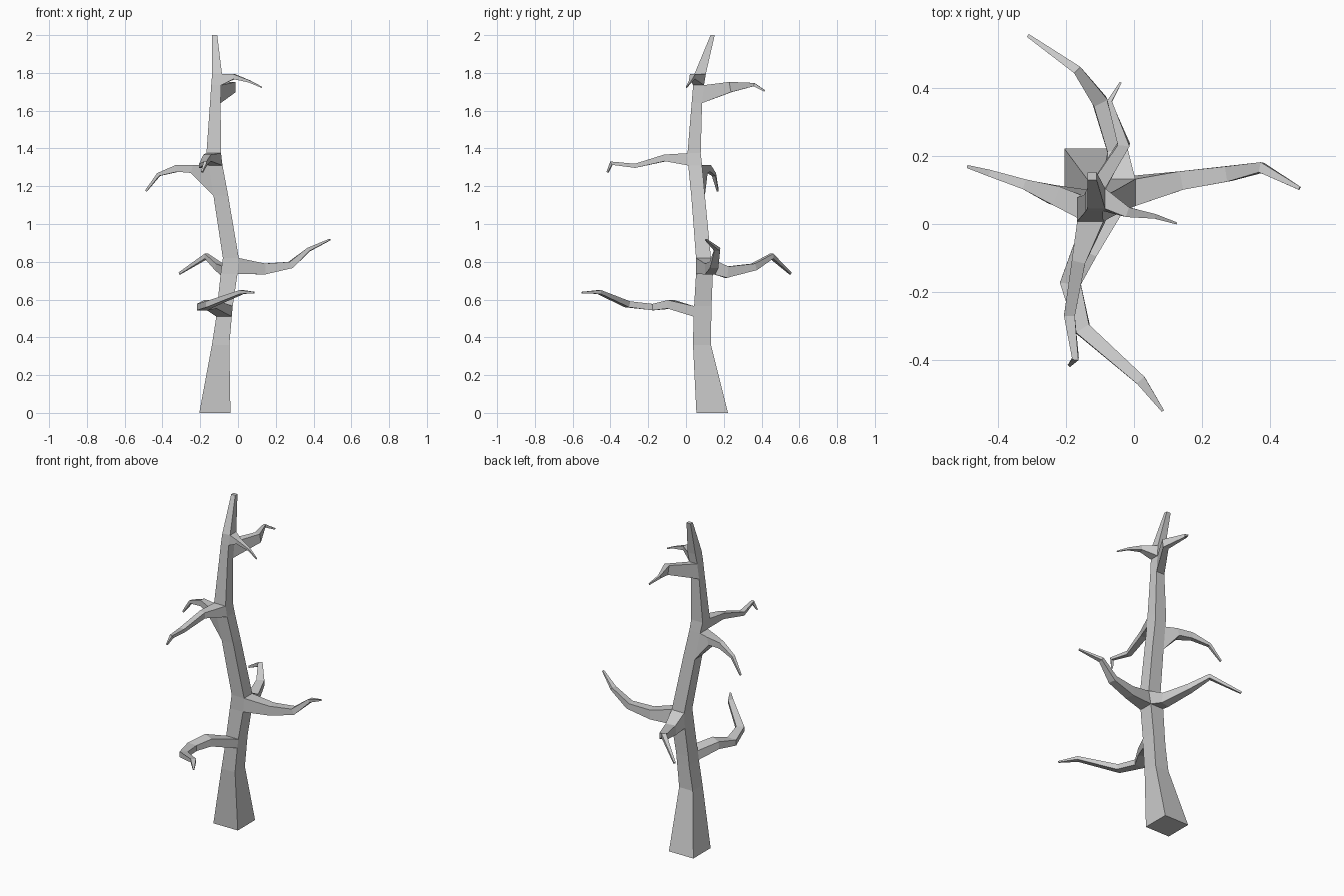
import bpy, bmesh
from mathutils import Vector

bm = bmesh.new()
FRONT, RIGHT, BACK, LEFT = range(4)


def skin(a, b, skip=()):
    """Join two four-corner rings with quads."""
    for k in range(4):
        if k not in skip:
            n = (k + 1) % 4
            bm.faces.new((a[k], a[n], b[n], b[k]))


# Trunk: z, x0, x1, y0, y1, sides left open for a branch above this ring
trunk = [
    (0.00, -.205, -.04, .055, .222, ()),
    (0.36, -.138, -.046, .037, .132, ()),
    (0.51, -.115, -.033, .040, .134, (FRONT,)),
    (0.565, -.110, -.028, .043, .135, ()),
    (0.735, -.092, -.003, .053, .142, (RIGHT, BACK)),
    (0.82, -.080, .004, .053, .132, ()),
    (1.15, -.130, -.052, .028, .100, (LEFT,)),
    (1.31, -.155, -.082, .012, .085, (FRONT,)),
    (1.375, -.167, -.090, .008, .078, ()),
    (1.64, -.148, -.092, .030, .085, (BACK,)),
    (1.735, -.142, -.090, .038, .095, (RIGHT,)),
    (1.795, -.137, -.085, .045, .105, ()),
    (2.00, -.137, -.110, .130, .152, ()),
]
rings = [[bm.verts.new((x, y, z)) for x, y in ((x0, y0), (x1, y0), (x1, y1), (x0, y1))]
         for z, x0, x1, y0, y1, _ in trunk]
for i in range(len(rings) - 1):
    skin(rings[i], rings[i + 1], trunk[i][5])
bm.faces.new(rings[0][::-1])
bm.faces.new(rings[-1])


def branch(i, side, path):
    """Grow a branch from an open trunk side; path = (x, y, z, width, height)."""
    lo, hi, n = rings[i], rings[i + 1], (side + 1) % 4
    prev = [lo[side], lo[n], hi[n], hi[side]]
    pts = [sum((v.co for v in prev), Vector()) / 4] + [Vector(p[:3]) for p in path]
    for j, (x, y, z, w, h) in enumerate(path, 1):
        t = (pts[j] - pts[j - 1]).normalized()
        if j < len(path):
            t = (t + (pts[j + 1] - pts[j]).normalized()).normalized()
        r = t.cross(Vector((0, 0, 1))).normalized() * w / 2
        u = r.cross(t).normalized() * h / 2
        ring = [bm.verts.new(pts[j] + o) for o in (r - u, -r - u, -r + u, r + u)]
        skin(prev, ring)
        prev = ring
    bm.faces.new(prev)


# Lower branches
branch(2, FRONT, [(-.145, -.08, .575, .075, .045), (-.187, -.175, .56, .062, .034),
                  (-.150, -.31, .575, .045, .032), (.020, -.46, .640, .03, .02),
                  (.085, -.55, .637, .008, .008)])
branch(4, RIGHT, [(.14, .128, .762, .055, .057), (.278, .148, .783, .045, .036),
                  (.375, .166, .865, .03, .02), (.487, .105, .918, .01, .008)])
branch(4, BACK, [(-.048, .215, .745, .06, .06), (-.10, .36, .773, .045, .036),
                 (-.167, .453, .83, .026, .026), (-.31, .553, .738, .01, .012)])
# Middle branches
branch(6, LEFT, [(-.235, .085, 1.292, .058, .045), (-.32, .116, 1.295, .03, .037),
                 (-.42, .148, 1.262, .02, .018), (-.487, .168, 1.175, .009, .01)])
branch(7, FRONT, [(-.163, -.11, 1.35, .04, .035), (-.19, -.27, 1.308, .032, .022),
                  (-.172, -.395, 1.322, .018, .02), (-.19, -.415, 1.275, .01, .008)])
# Upper branches
branch(9, BACK, [(-.03, .235, 1.725, .035, .055), (-.072, .36, 1.738, .014, .018),
                 (-.04, .415, 1.705, .006, .008)])
branch(10, RIGHT, [(-.02, .035, 1.78, .03, .026), (.06, .023, 1.755, .014, .012),
                   (.125, .002, 1.724, .006, .006)])

bmesh.ops.recalc_face_normals(bm, faces=bm.faces)
mesh = bpy.data.meshes.new("bare_tree")
bm.to_mesh(mesh)
bm.free()
bpy.context.collection.objects.link(bpy.data.objects.new("bare_tree", mesh))
